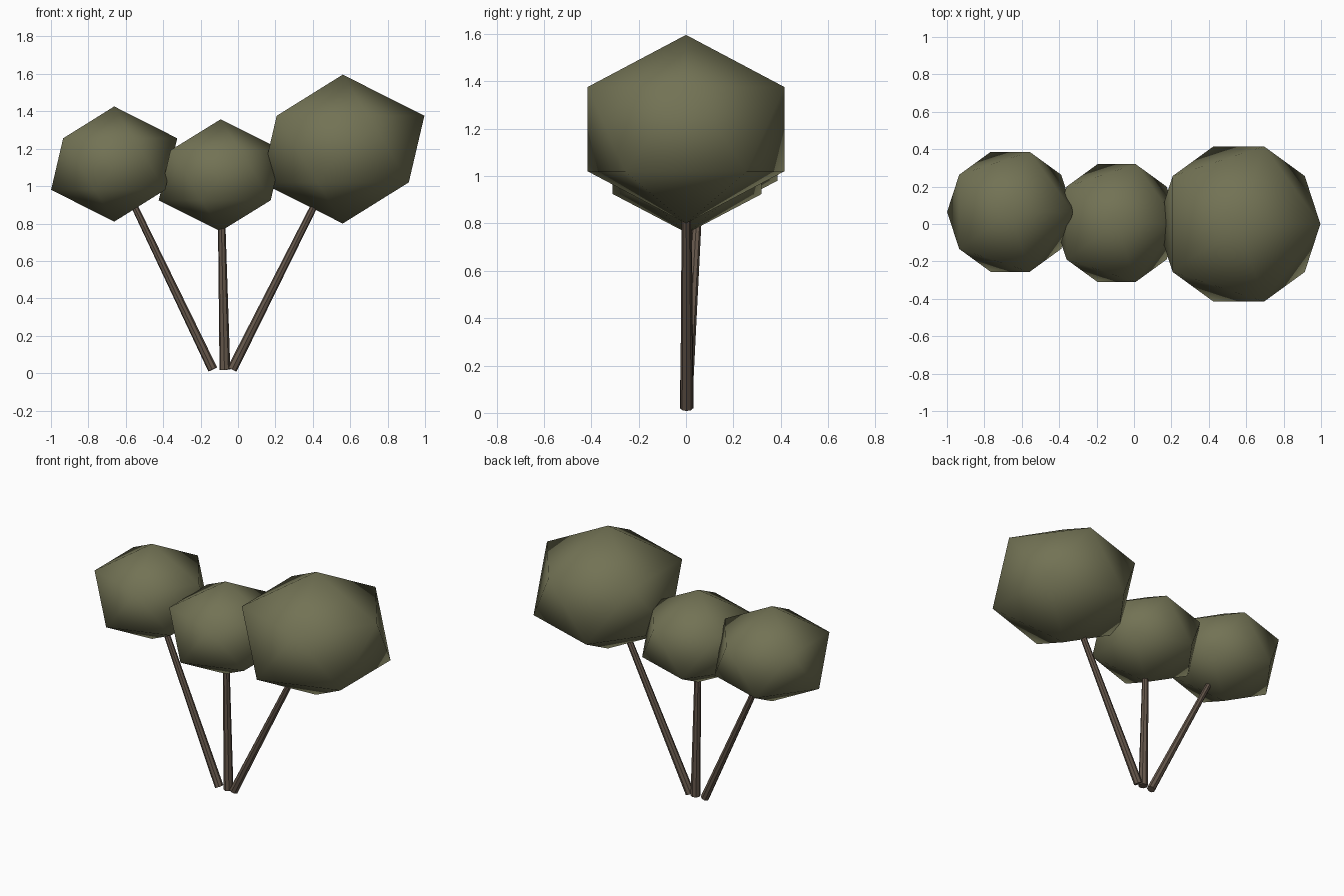
import bpy
from mathutils import Vector

if "Cube" in bpy.data.objects:
    bpy.data.objects.remove(bpy.data.objects["Cube"])


def material(name, color):
    m = bpy.data.materials.new(name)
    m.diffuse_color = (*color, 1)
    m.use_nodes = True
    m.node_tree.nodes["Principled BSDF"].inputs["Base Color"].default_value = m.diffuse_color
    return m


leaf = material("olive_leaf", (0.17, 0.17, 0.09))
bark = material("brown_bark", (0.13, 0.095, 0.07))


def crown(name, center, radius, height):
    # Squashed icosahedron with smooth shading
    bpy.ops.mesh.primitive_ico_sphere_add(subdivisions=1, radius=1, location=center)
    ob = bpy.context.object
    ob.name = name
    ob.scale = (radius, radius, height)
    bpy.ops.object.transform_apply(location=False, rotation=False, scale=True)
    bpy.ops.object.shade_smooth()
    ob.data.materials.append(leaf)


def trunk(name, base, tip, r1, r2):
    # Tapered eight-sided stem running from the base into the crown
    a, b = Vector(base), Vector(tip)
    bpy.ops.mesh.primitive_cone_add(vertices=8, radius1=r1, radius2=r2,
                                    depth=(b - a).length, location=(a + b) / 2)
    ob = bpy.context.object
    ob.name = name
    ob.rotation_euler = (b - a).to_track_quat('Z', 'Y').to_euler()
    bpy.ops.object.shade_smooth_by_angle()
    ob.data.materials.append(bark)


# side, stem base, crown centre, crown radius, crown half height, stem radii
trees = [
    ("left", (-0.135, 0.0, 0.02), (-0.662, 0.065, 1.118), 0.377, 0.308, 0.026, 0.016),
    ("middle", (-0.070, 0.003, 0.018), (-0.093, 0.005, 1.058), 0.370, 0.299, 0.029, 0.017),
    ("right", (-0.032, 0.003, 0.02), (0.560, 0.0, 1.198), 0.488, 0.398, 0.027, 0.016),
]
for side, base, center, radius, height, r1, r2 in trees:
    trunk(side + "_trunk", base, center, r1, r2)
    crown(side + "_crown", center, radius, height)
